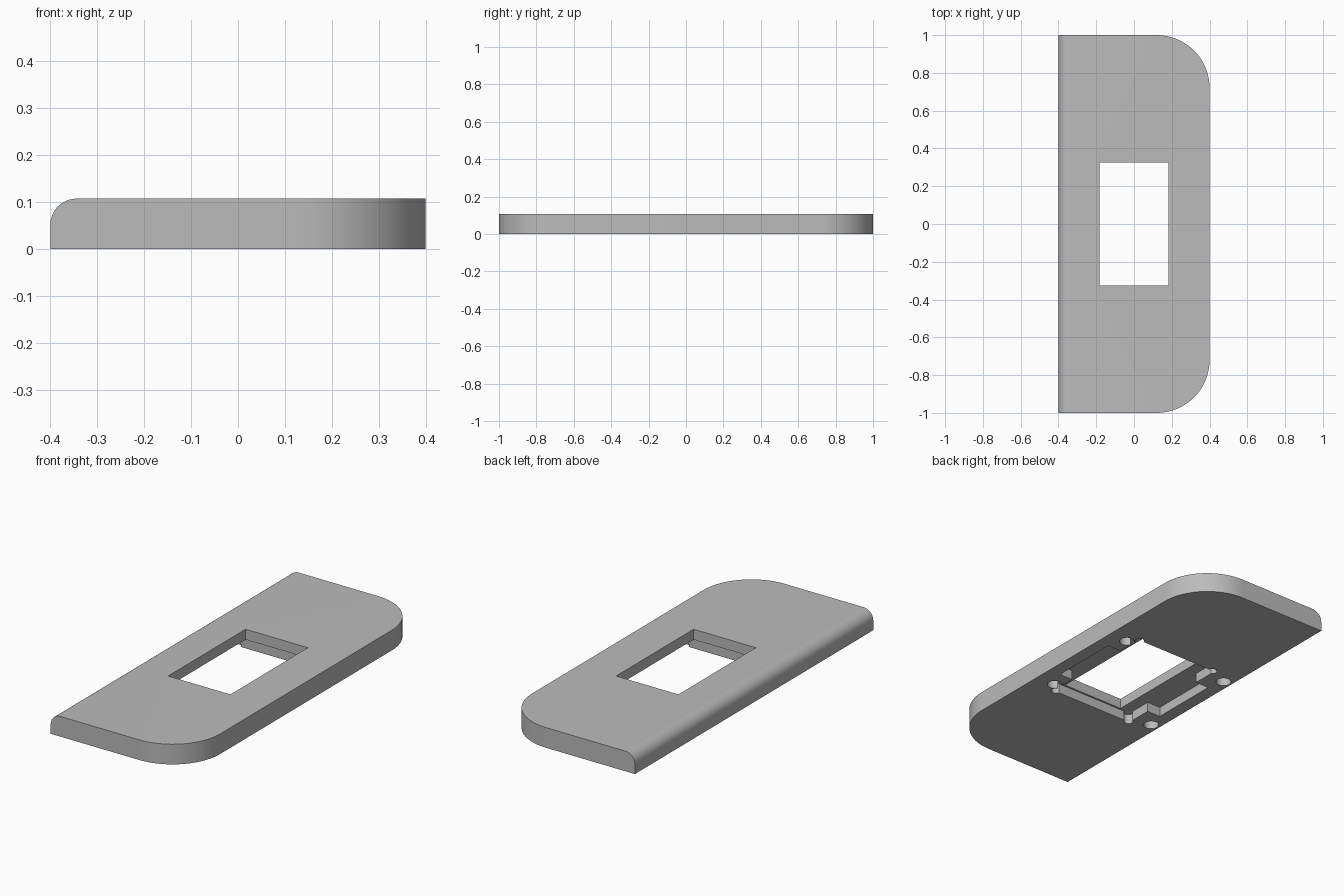
import bpy, bmesh
from math import sin, cos, pi

cube = bpy.data.objects.get("Cube")
if cube:
    bpy.data.objects.remove(cube, do_unlink=True)

HALF_X, HALF_Y, HEIGHT = 0.40, 1.0, 0.107
CORNER, EDGE = 0.28, 0.056
CEILING = 0.052

grey = bpy.data.materials.new("plain grey")
grey.use_nodes = True
grey.diffuse_color = (0.5, 0.5, 0.5, 1)
grey.node_tree.nodes["Principled BSDF"].inputs["Base Color"].default_value = (0.5, 0.5, 0.5, 1)


def arc(cx, cy, r, start, end, steps):
    angles = [start + (end - start) * i / steps for i in range(steps + 1)]
    return [(cx + r * cos(a), cy + r * sin(a)) for a in angles]


def circle(cx, cy, r, steps=32):
    return arc(cx, cy, r, 0, 2 * pi, steps)[:-1]


def box(x, y):
    return [(-x, -y), (x, -y), (x, y), (-x, y)]


def prism(name, outline, z0, z1):
    """Extrude a flat outline from z0 up to z1."""
    bm = bmesh.new()
    face = bm.faces.new([bm.verts.new((x, y, z0)) for x, y in outline])
    top = bmesh.ops.extrude_face_region(bm, geom=[face])["geom"]
    for v in top:
        if isinstance(v, bmesh.types.BMVert):
            v.co.z = z1
    bmesh.ops.recalc_face_normals(bm, faces=bm.faces)
    mesh = bpy.data.meshes.new(name)
    bm.to_mesh(mesh)
    bm.free()
    mesh.materials.append(grey)
    obj = bpy.data.objects.new(name, mesh)
    bpy.context.collection.objects.link(obj)
    return obj


# Plate with two large rounded corners on the left side
outline = [(-HALF_X, -HALF_Y)]
outline += arc(HALF_X - CORNER, -HALF_Y + CORNER, CORNER, -pi / 2, 0, 24)
outline += arc(HALF_X - CORNER, HALF_Y - CORNER, CORNER, 0, pi / 2, 24)
outline += [(-HALF_X, HALF_Y)]
plate = prism("cover_plate", outline, 0, HEIGHT)

# Rounded long top edge on the right side
bm = bmesh.new()
bm.from_mesh(plate.data)
edge = [e for e in bm.edges
        if all(v.co.x < -HALF_X + 0.01 and v.co.z > HEIGHT / 2 for v in e.verts)]
bmesh.ops.bevel(bm, geom=edge, offset=EDGE, segments=12, profile=0.5, affect='EDGES')
bm.to_mesh(plate.data)
bm.free()

# Underside pocket with side bays, and the window through the top
cutters = [
    prism("pocket_cutter", box(0.25, 0.335), -0.05, CEILING),
    prism("side_bay_cutter", box(0.33, 0.19), -0.05, CEILING),
    prism("window_cutter", box(0.183, 0.325), -0.05, HEIGHT + 0.05),
]
# Corner reliefs of the pocket and blind screw holes
for side in (-1, 1):
    for end in (-1, 1):
        cutters.append(prism("corner_relief_cutter",
                             circle(side * 0.24, end * 0.33, 0.024), -0.05, CEILING))
        cutters.append(prism("screw_hole_cutter",
                             circle(side * 0.319 - 0.034, end * 0.285, 0.038), -0.05, 0.065))

bpy.context.view_layer.objects.active = plate
for cutter in cutters:
    cutter.hide_render = True
    mod = plate.modifiers.new("cut", 'BOOLEAN')
    mod.operation = 'DIFFERENCE'
    mod.solver = 'EXACT'
    mod.object = cutter
    bpy.ops.object.modifier_apply(modifier=mod.name)
    bpy.data.objects.remove(cutter, do_unlink=True)

# Smooth curves, sharp edges
bpy.ops.object.select_all(action='DESELECT')
plate.select_set(True)
bpy.ops.object.shade_smooth_by_angle(angle=pi / 6)
